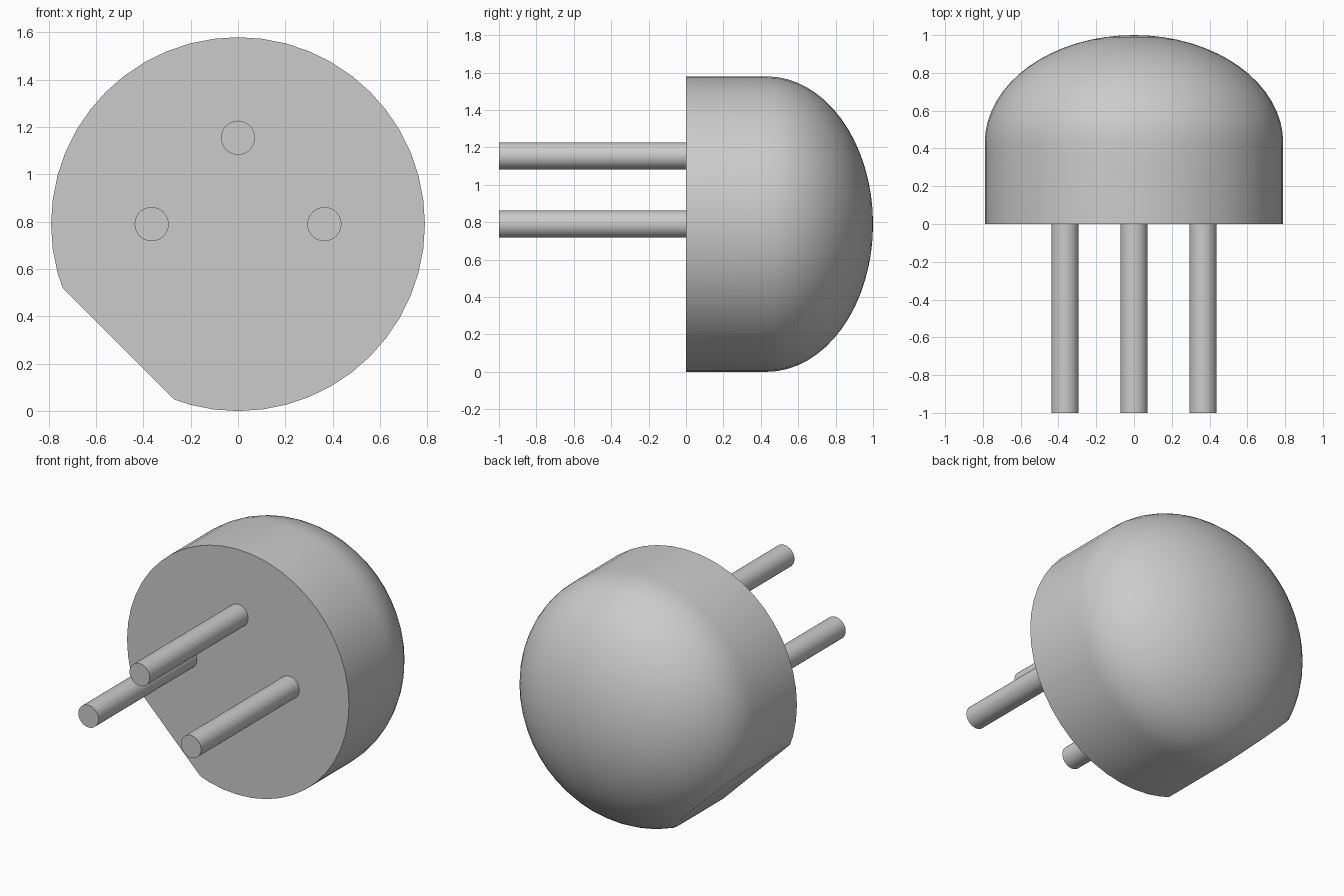
import bpy, bmesh, math
from mathutils import Vector, Matrix

if "Cube" in bpy.data.objects:
    bpy.data.objects.remove(bpy.data.objects["Cube"], do_unlink=True)

RADIUS, CENTRE_Z = 0.79, 0.79
SHOULDER, TIP = 0.43, 1.0          # where the dome starts and ends along y
FLAT_DIST = 0.714                  # distance of the index flat from the axis
PIN_RADIUS, PIN_OFFSET = 0.072, 0.365

grey = bpy.data.materials.new("plain grey")
grey.use_nodes = True
colour = (0.6, 0.6, 0.6, 1)
grey.diffuse_color = colour
grey.node_tree.nodes["Principled BSDF"].inputs["Base Color"].default_value = colour


def finish(name, bm):
    """Turn a bmesh into a smooth-shaded object with sharp corners."""
    bmesh.ops.recalc_face_normals(bm, faces=bm.faces)
    mesh = bpy.data.meshes.new(name)
    bm.to_mesh(mesh)
    bm.free()
    mesh.materials.append(grey)
    obj = bpy.data.objects.new(name, mesh)
    bpy.context.collection.objects.link(obj)
    bpy.ops.object.select_all(action='DESELECT')
    obj.select_set(True)
    bpy.context.view_layer.objects.active = obj
    bpy.ops.object.shade_smooth_by_angle(angle=math.radians(30))
    return obj


# Domed body: flat base, straight wall and elliptical cap, turned about y
axis_point = Vector((0, 0, CENTRE_Z))
profile = [(0, 0), (RADIUS, 0)]
STEPS = 16
for i in range(STEPS + 1):
    a = math.pi / 2 * i / STEPS
    profile.append((RADIUS * math.cos(a), SHOULDER + (TIP - SHOULDER) * math.sin(a)))

bm = bmesh.new()
verts = [bm.verts.new((r, y, CENTRE_Z)) for r, y in profile]
edges = [bm.edges.new(pair) for pair in zip(verts, verts[1:])]
bmesh.ops.spin(bm, geom=verts + edges, cent=axis_point, axis=(0, 1, 0),
               angle=2 * math.pi, steps=48)
bmesh.ops.remove_doubles(bm, verts=bm.verts, dist=0.0001)

# Index flat sliced off the lower corner, through wall and dome
normal = Vector((-1, 0, -1)).normalized()
bmesh.ops.bisect_plane(bm, geom=bm.verts[:] + bm.edges[:] + bm.faces[:],
                       plane_co=axis_point + normal * FLAT_DIST,
                       plane_no=normal, clear_outer=True)
bmesh.ops.holes_fill(bm, edges=[e for e in bm.edges if e.is_boundary], sides=0)
finish("domed_body", bm)

# Three round pins running forward from the base
for name, x, dz in (("pin_top", 0, PIN_OFFSET),
                    ("pin_left", PIN_OFFSET, 0),
                    ("pin_right", -PIN_OFFSET, 0)):
    bm = bmesh.new()
    place = Matrix.Translation((x, -0.5, CENTRE_Z + dz)) @ Matrix.Rotation(math.pi / 2, 4, 'X')
    bmesh.ops.create_cone(bm, cap_ends=True, segments=32, radius1=PIN_RADIUS,
                          radius2=PIN_RADIUS, depth=1.0, matrix=place)
    finish(name, bm)
